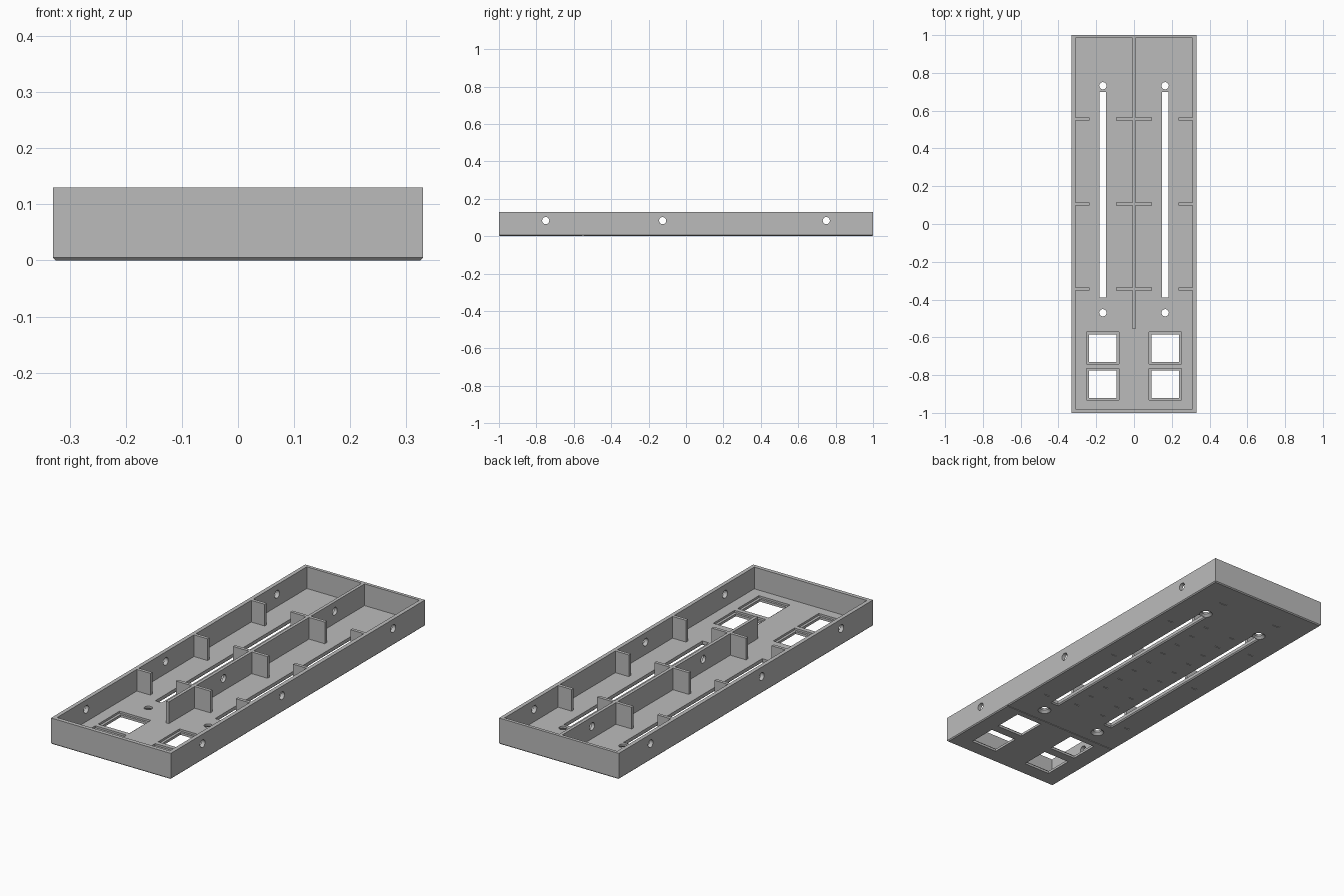
import bpy
import bmesh
from math import pi
from mathutils import Matrix

if "Cube" in bpy.data.objects:
    bpy.data.objects.remove(bpy.data.objects["Cube"], do_unlink=True)

HX, HY, H = 0.33, 1.0, 0.13     # half width, half length, height
FLOOR = 0.022
FADER_X = 0.165
RIB_ROWS = (-0.345, 0.105, 0.555)

grey = bpy.data.materials.new("plain grey")
grey.use_nodes = True
colour = (0.5, 0.5, 0.5, 1)
grey.diffuse_color = colour
grey.node_tree.nodes["Principled BSDF"].inputs["Base Color"].default_value = colour


def box(bm, x0, x1, y0, y1, z0, z1):
    m = Matrix.Translation(((x0 + x1) / 2, (y0 + y1) / 2, (z0 + z1) / 2))
    m = m @ Matrix.Diagonal((x1 - x0, y1 - y0, z1 - z0, 1))
    return bmesh.ops.create_cube(bm, size=1, matrix=m)["verts"]


def flared_box(bm, x, y, hx, hy, z0, z1, flare):
    """Box whose lower face is wider, used for chamfered openings."""
    for v in box(bm, x - hx, x + hx, y - hy, y + hy, z0, z1):
        if v.co.z < (z0 + z1) / 2:
            v.co.x += flare if v.co.x > x else -flare
            v.co.y += flare if v.co.y > y else -flare


def cone(bm, loc, r1, r2, depth, rot=Matrix()):
    bmesh.ops.create_cone(bm, cap_ends=True, segments=32, radius1=r1, radius2=r2,
                          depth=depth, matrix=Matrix.Translation(loc) @ rot)


def make(name, bm):
    mesh = bpy.data.meshes.new(name)
    bm.to_mesh(mesh)
    bm.free()
    mesh.materials.append(grey)
    ob = bpy.data.objects.new(name, mesh)
    bpy.context.collection.objects.link(ob)
    return ob


def cut(target, bm):
    cutter = make("cutter", bm)
    cutter.hide_render = True
    mod = target.modifiers.new("cut", "BOOLEAN")
    mod.operation, mod.solver, mod.object = "DIFFERENCE", "EXACT", cutter
    mod.use_self = True
    bpy.context.view_layer.objects.active = target
    bpy.ops.object.modifier_apply(modifier=mod.name)
    bpy.data.objects.remove(cutter, do_unlink=True)


def side_holes(bm):
    for y in (-0.75, -0.125, 0.75):
        cone(bm, (0, y, 0.083), 0.019, 0.019, 1, Matrix.Rotation(pi / 2, 4, "Y"))


# Tray: outer block with a small chamfer along the bottom edges
bm = bmesh.new()
box(bm, -HX, HX, -HY, HY, 0, H)
rim = [e for e in bm.edges if all(v.co.z < 0.001 for v in e.verts)]
bmesh.ops.bevel(bm, geom=rim, offset=0.005, segments=1, affect="EDGES")
tray = make("tray", bm)

# Hollow inside
bm = bmesh.new()
box(bm, -0.31, 0.31, -0.98, 0.984, FLOOR, H + 0.1)
cut(tray, bm)

# Through holes in the side walls
bm = bmesh.new()
side_holes(bm)
cut(tray, bm)

# Slots, screw holes and square windows through the floor
bm = bmesh.new()
for x in (-FADER_X, FADER_X):
    box(bm, x - 0.018, x + 0.018, -0.39, 0.70, -0.05, 0.05)
    for y in (-0.47, 0.732):
        cone(bm, (x, y, 0), 0.019, 0.019, 0.1)
    for y in (-0.657, -0.848):
        box(bm, x - 0.073, x + 0.073, y - 0.073, y + 0.073, -0.05, 0.05)
cut(tray, bm)

# Window ledges above; countersinks, chamfers, groove and scale marks below
bm = bmesh.new()
for x in (-FADER_X, FADER_X):
    for y in (-0.657, -0.848):
        box(bm, x - 0.086, x + 0.086, y - 0.084, y + 0.084, 0.012, 0.05)
    for y in (-0.47, 0.732):
        cone(bm, (x, y, 0.004), 0.036, 0.018, 0.018)
    flared_box(bm, x, 0.155, 0.0175, 0.5445, -0.002, 0.006, 0.008)
    side = 1 if x > 0 else -1
    for i in range(10):
        y = -0.33 + i * 0.107
        inner = x - side * 0.085
        box(bm, inner - 0.013, inner + 0.013, y - 0.003, y + 0.003, -0.01, 0.003)
    for y in (-0.35, 0.15, 0.57):
        outer = x + side * 0.085
        box(bm, outer - 0.014, outer + 0.014, y - 0.005, y + 0.005, -0.01, 0.003)
    box(bm, x - 0.02, x + 0.02, 0.855, 0.867, -0.01, 0.003)
box(bm, -0.4, 0.4, -0.553, -0.547, -0.01, 0.003)
cut(tray, bm)

# Long centre rib with its through holes
bm = bmesh.new()
box(bm, -0.008, 0.008, -0.555, 0.986, FLOOR - 0.002, H)
centre_rib = make("centre_rib", bm)
bm = bmesh.new()
side_holes(bm)
cut(centre_rib, bm)

# Short cross ribs on the walls and on the centre rib
bm = bmesh.new()
for y in RIB_ROWS:
    for x0, x1 in ((-0.312, -0.236), (-0.095, -0.006), (0.006, 0.095), (0.236, 0.312)):
        box(bm, x0, x1, y - 0.008, y + 0.008, FLOOR - 0.002, H)
make("cross_ribs", bm)

# Smooth only the round holes
for ob in (tray, centre_rib):
    bpy.ops.object.select_all(action="DESELECT")
    ob.select_set(True)
    bpy.context.view_layer.objects.active = ob
    bpy.ops.object.shade_smooth_by_angle(angle=0.4)
